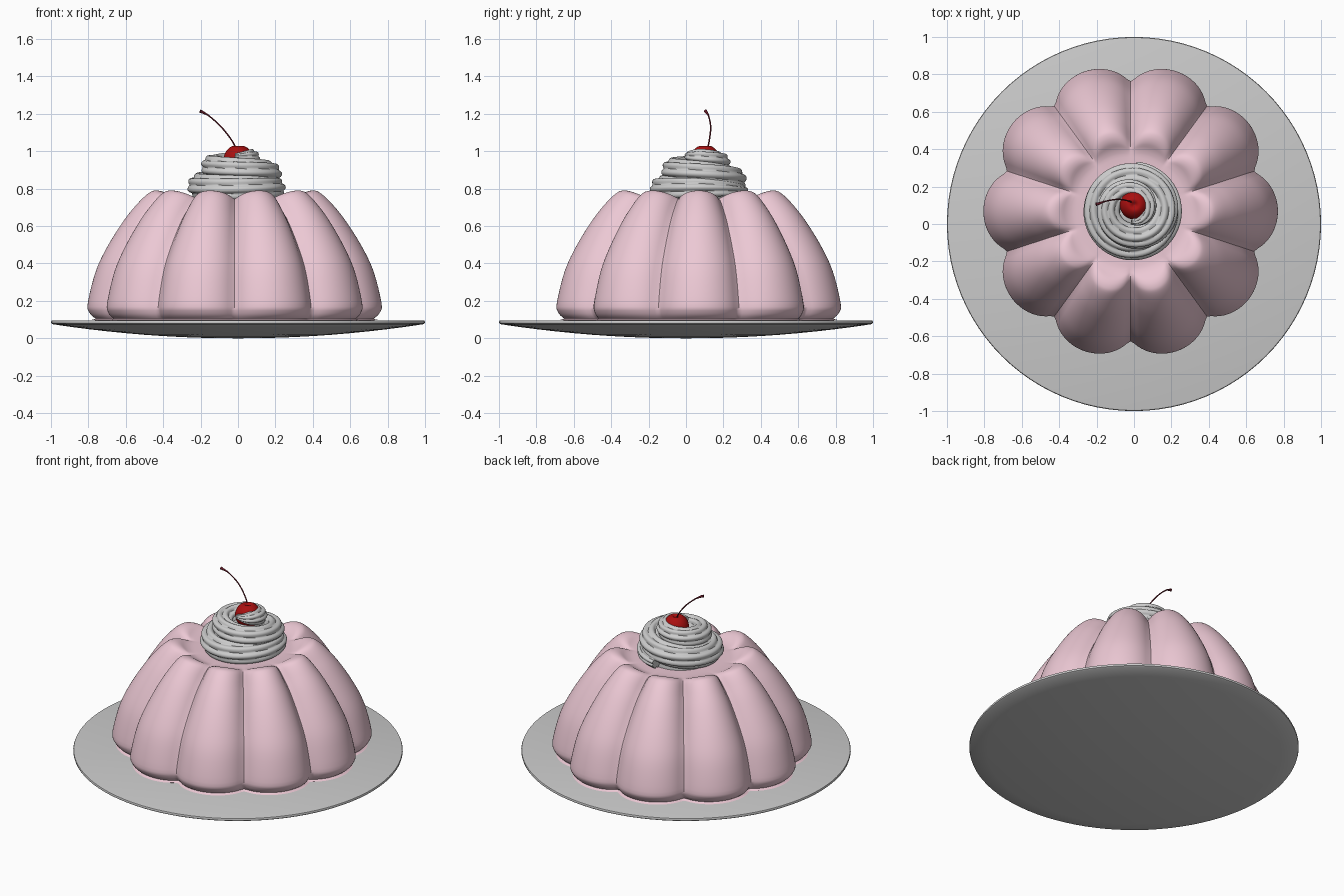
import bpy, math
from mathutils import Vector

if "Cube" in bpy.data.objects:
    bpy.data.objects.remove(bpy.data.objects["Cube"])

TAU = 2 * math.pi
CX, CY = -0.018, 0.068          # pudding axis


def material(name, rgb):
    m = bpy.data.materials.new(name)
    m.diffuse_color = (*rgb, 1)
    m.use_nodes = True
    m.node_tree.nodes["Principled BSDF"].inputs["Base Color"].default_value = m.diffuse_color
    return m


def catmull(pts, per):
    """Smooth interpolation of tuples, any dimension."""
    out = []
    for i in range(len(pts) - 1):
        p0, p1 = pts[max(i - 1, 0)], pts[i]
        p2, p3 = pts[i + 1], pts[min(i + 2, len(pts) - 1)]
        for k in range(per):
            t = k / per
            out.append(tuple(
                0.5 * (2 * b + (c - a) * t + (2 * a - 5 * b + 4 * c - d) * t * t
                       + (3 * b - a - 3 * c + d) * t ** 3)
                for a, b, c, d in zip(p0, p1, p2, p3)))
    return out + [tuple(pts[-1])]


def skin(name, rings, mat=None, angle=60):
    """Join equal rings of points with quads and cap both ends."""
    n = len(rings[0])
    verts = [p for r in rings for p in r]
    faces = [(j * n + i, j * n + (i + 1) % n, (j + 1) * n + (i + 1) % n, (j + 1) * n + i)
             for j in range(len(rings) - 1) for i in range(n)]
    faces.append(tuple(reversed(range(n))))
    faces.append(tuple(range(len(verts) - n, len(verts))))
    me = bpy.data.meshes.new(name)
    me.from_pydata(verts, [], faces)
    ob = bpy.data.objects.new(name, me)
    bpy.context.collection.objects.link(ob)
    if mat:
        me.materials.append(mat)
    bpy.ops.object.select_all(action='DESELECT')
    bpy.context.view_layer.objects.active = ob
    ob.select_set(True)
    bpy.ops.object.mode_set(mode='EDIT')
    bpy.ops.mesh.select_all(action='SELECT')
    bpy.ops.mesh.normals_make_consistent(inside=False)
    bpy.ops.object.mode_set(mode='OBJECT')
    bpy.ops.object.shade_smooth_by_angle(angle=math.radians(angle))
    return ob


def lathe(name, profile, n, cx=0, cy=0, mat=None, angle=40):
    rings = [[(cx + r * math.cos(TAU * i / n), cy + r * math.sin(TAU * i / n), z)
              for i in range(n)] for r, z in profile]
    return skin(name, rings, mat, angle)


def sweep(name, path, radii, n, ref, ridge=lambda a, s: 1.0, mat=None):
    rings = []
    for j, p in enumerate(path):
        t = (path[min(j + 1, len(path) - 1)] - path[max(j - 1, 0)]).normalized()
        u = ref.cross(t).normalized()
        v = t.cross(u)
        s = j / (len(path) - 1)
        ring = []
        for i in range(n):
            a = TAU * i / n
            r = radii[j] * ridge(a, s)
            ring.append(p + u * (r * math.cos(a)) + v * (r * math.sin(a)))
        rings.append(ring)
    return skin(name, rings, mat)


pink = material("pudding_pink", (0.84, 0.58, 0.66))
red = material("cherry_red", (0.40, 0.005, 0.005))
dark = material("stem_dark", (0.13, 0.01, 0.02))

# Plate: flat top, thin rim, shallow domed underside
under = [(0.01 + 0.98 * k / 10, 0.075 * (k / 10) ** 2) for k in range(11)]
lathe("plate", under + [(0.998, 0.08), (1.0, 0.087), (0.997, 0.094), (0.99, 0.096), (0.01, 0.094)], 96)

# Pudding: ten lobes; columns are lobe radius, lobe height, groove radius, groove height
profile = [(0.01, 0.095, 0.01, 0.095), (0.70, 0.095, 0.63, 0.095), (0.745, 0.107, 0.665, 0.107),
           (0.778, 0.14, 0.69, 0.14), (0.785, 0.19, 0.692, 0.19), (0.742, 0.36, 0.645, 0.36),
           (0.675, 0.50, 0.578, 0.49), (0.585, 0.64, 0.49, 0.62), (0.51, 0.73, 0.425, 0.69),
           (0.455, 0.779, 0.385, 0.727), (0.42, 0.790, 0.36, 0.742), (0.38, 0.782, 0.335, 0.745),
           (0.33, 0.755, 0.31, 0.745), (0.26, 0.745, 0.26, 0.745), (0.01, 0.745, 0.01, 0.745)]
N = 240
rings = []
for ro, zo, ri, zi in catmull(profile, 4):
    ring = []
    for i in range(N):
        a = TAU * i / N
        f = ((math.cos(5 * a) ** 2 + 0.012) / 1.012) ** 0.25
        f = (f - 0.33) / 0.67
        r, z = ri + (ro - ri) * f, zi + (zo - zi) * f
        ring.append((CX + r * math.cos(a), CY + r * math.sin(a), z))
    rings.append(ring)
skin("pudding", rings, pink)

# Cream: ridged rope climbing clockwise, one key per quarter turn (outer radius, height, rope radius)
keys = [(0.262, 0.785, 0.035), (0.263, 0.80, 0.062), (0.262, 0.80, 0.068), (0.258, 0.815, 0.068),
        (0.250, 0.845, 0.068), (0.240, 0.88, 0.066), (0.198, 0.90, 0.064), (0.185, 0.92, 0.060),
        (0.160, 0.942, 0.053), (0.120, 0.966, 0.044), (0.075, 0.975, 0.015)]
per = 24
path, radii = [], []
for j, (ro, z, tube) in enumerate(catmull(keys, per)):
    a = math.radians(85) - TAU / 4 * j / per
    path.append(Vector((-0.01 + (ro - tube) * math.cos(a), 0.072 + (ro - tube) * math.sin(a), z)))
    radii.append(tube)
sweep("cream_swirl", path, radii, 64, Vector((0, 0, 1)),
      lambda a, s: 0.84 + 0.22 * abs(math.sin(4 * a + TAU * 1.5 * s)))
lathe("cream_core", [(0.20, 0.742), (0.20, 0.79), (0.17, 0.84), (0.12, 0.89), (0.06, 0.91), (0.01, 0.915)],
      48, -0.01, 0.072)

# Cherry: sphere with a dimple where the stem enters
R = 0.078
ball = []
for k in range(25):
    a = math.pi * (0.01 + 0.98 * k / 24)
    r = R * math.sin(a)
    ball.append((r, 0.957 - R * math.cos(a) - 0.022 * math.exp(-(r / 0.018) ** 2) * (k > 12)))
lathe("cherry", ball, 40, 0.002, 0.102, red, 80)

# Stem: thin curved stalk with a thicker tip
stem = catmull([(-0.005, 0.108, 0.99, 0.005), (-0.025, 0.122, 1.045, 0.004), (-0.085, 0.132, 1.125, 0.004),
                (-0.15, 0.122, 1.185, 0.004), (-0.188, 0.109, 1.208, 0.007), (-0.203, 0.105, 1.214, 0.009)], 6)
sweep("cherry_stem", [Vector(p[:3]) for p in stem], [p[3] for p in stem], 12, Vector((0, 1, 0)), mat=dark)
